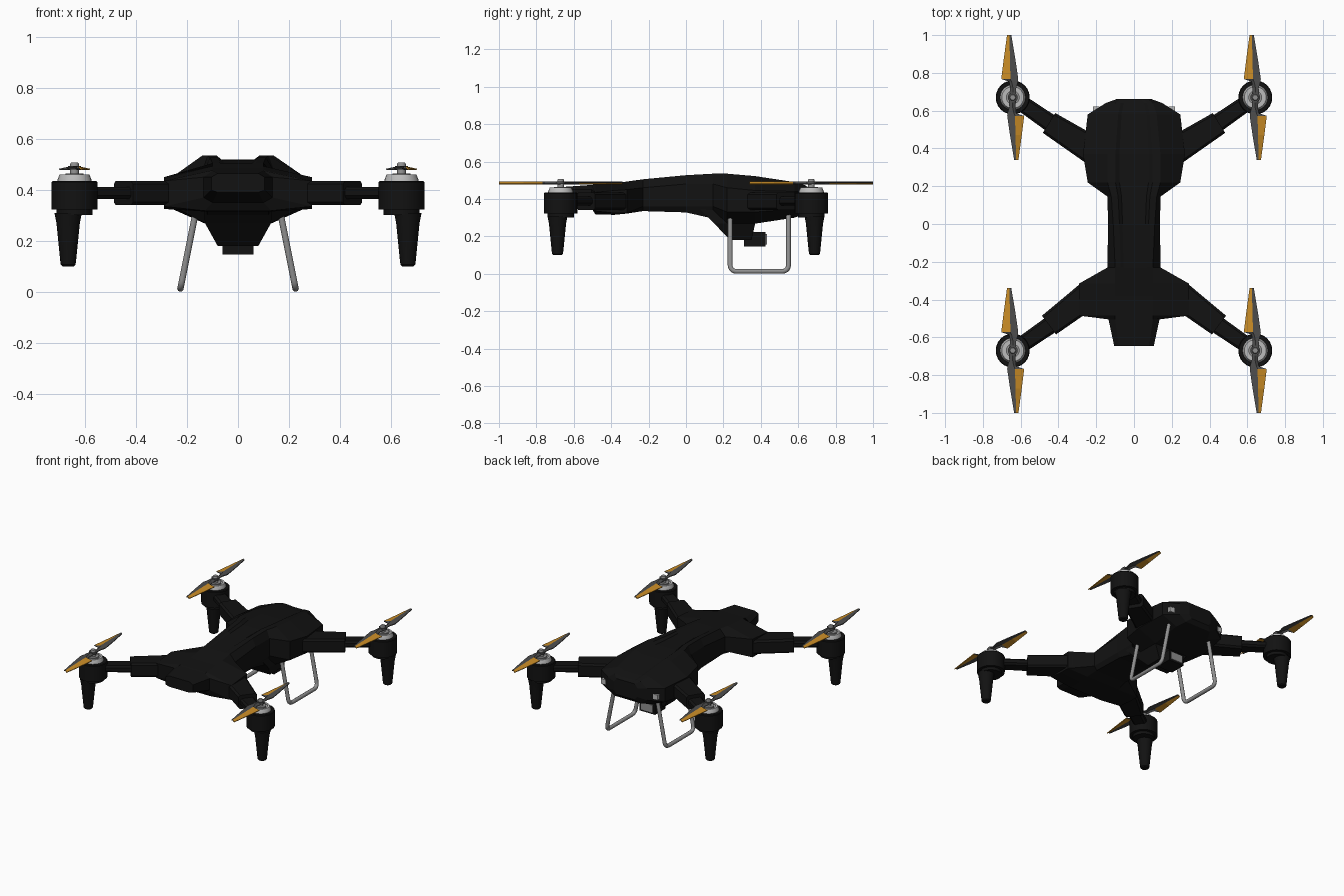
import bpy, bmesh, math
from mathutils import Vector, Matrix

if "Cube" in bpy.data.objects:
    bpy.data.objects.remove(bpy.data.objects["Cube"])


def mat(name, c):
    m = bpy.data.materials.new(name)
    m.diffuse_color = (*c, 1)
    m.use_nodes = True
    m.node_tree.nodes["Principled BSDF"].inputs["Base Color"].default_value = m.diffuse_color
    return m


BLACK = mat("matte black", (0.006, 0.006, 0.006))
LIGHT = mat("light grey", (0.5, 0.5, 0.5))
STEEL = mat("steel grey", (0.28, 0.28, 0.28))
BLADE = mat("dark grey", (0.075, 0.075, 0.075))
ORANGE = mat("orange", (0.6, 0.27, 0.02))


def make(name, bm, *mats):
    bmesh.ops.recalc_face_normals(bm, faces=bm.faces)
    me = bpy.data.meshes.new(name)
    bm.to_mesh(me)
    bm.free()
    for m in mats:
        me.materials.append(m)
    ob = bpy.data.objects.new(name, me)
    bpy.context.collection.objects.link(ob)
    return ob


def loft(name, rings, m):
    """Skin closed rings of equal point count and cap both ends."""
    bm = bmesh.new()
    vs = [[bm.verts.new(p) for p in r] for r in rings]
    n = len(vs[0])
    for a, b in zip(vs, vs[1:]):
        for i in range(n):
            j = (i + 1) % n
            bm.faces.new((a[i], a[j], b[j], b[i]))
    bm.faces.new(vs[0])
    bm.faces.new(vs[-1])
    return make(name, bm, m)


def lathe(name, x, y, profile, m, n=24):
    """Stack of circles; each profile entry is (radius, z, dx, dy)."""
    rings = []
    for r, z, *off in profile:
        dx, dy = off or (0, 0)
        rings.append([(x + dx + r * math.cos(2 * math.pi * i / n),
                       y + dy + r * math.sin(2 * math.pi * i / n), z) for i in range(n)])
    ob = loft(name, rings, m)
    bpy.ops.object.select_all(action='DESELECT')
    ob.select_set(True)
    bpy.context.view_layer.objects.active = ob
    bpy.ops.object.shade_smooth_by_angle(angle=math.radians(35))
    return ob


def box(name, lo, hi, m):
    x0, y0, z0 = lo
    x1, y1, z1 = hi
    return loft(name, [[(x0, y0, z), (x1, y0, z), (x1, y1, z), (x0, y1, z)] for z in (z0, z1)], m)


# Fuselage: y, ridge x, ridge z, groove, half width, side top, side bottom, keel x, keel z
sections = [
    (-.645, .08, .465, 0, .105, .45, .40, .08, .39),
    (-.505, .10, .475, 0, .135, .45, .37, .10, .35),
    (-.485, .10, .477, 0, .290, .435, .335, .13, .318),
    (-.385, .10, .485, 0, .290, .445, .325, .13, .315),
    (-.315, .10, .493, 0, .290, .45, .325, .13, .322),
    (-.230, .10, .505, 0, .140, .46, .36, .12, .335),
    (0.000, .11, .527, .010, .138, .48, .36, .12, .328),
    (.145, .12, .535, .015, .140, .48, .36, .12, .295),
    (.220, .14, .535, .015, .245, .46, .33, .13, .270),
    (.370, .14, .522, .012, .270, .445, .33, .13, .268),
    (.580, .12, .490, .008, .245, .44, .345, .13, .300),
    (.640, .10, .472, .004, .150, .435, .355, .10, .320),
    (.662, .07, .455, 0, .090, .43, .37, .07, .345),
]
rings = []
for y, xr, zr, g, w, zh, zl, xk, zk in sections:
    half = [(xr * .55, zr - g), (xr * .7, zr), (xr, zr), (w, zh), (w, zl), (xk, zk)]
    rings.append([(x, y, z) for x, z in half] + [(-x, y, z) for x, z in reversed(half)])
loft("fuselage", rings, BLACK)

# Belly housing that carries the camera
loft("belly_housing", [[(-w, a, z), (w, a, z), (w, b, z), (-w, b, z)]
                       for w, a, b, z in ((.08, .235, .35, .18), (.13, .15, .37, .27),
                                          (.135, .06, .40, .36))], BLACK)
# Camera
box("camera_body", (-.06, .31, .147), (.06, .425, .222), BLACK)
box("camera_face", (-.045, .425, .157), (.045, .432, .212), STEEL)


def arm_block(name, a, b, wa, wb, z0, z1, c=.012):
    a, b = Vector(a), Vector(b)
    d = (b - a).normalized()
    n = Vector((-d.y, d.x))
    rings = []
    for p, w in ((a, wa), (b, wb)):
        prof = [(-w, z0 + c), (-w + c, z0), (w - c, z0), (w, z0 + c),
                (w, z1 - c), (w - c, z1), (-w + c, z1), (-w, z1 - c)]
        rings.append([(p.x + n.x * s, p.y + n.y * s, z) for s, z in prof])
    loft(name, rings, BLACK)


def propeller(name, x, y):
    # Stations: y, left x, middle x, right x; left strip orange outside the neck
    st = [(.0, -.018, 0, .018), (.05, -.012, .002, .018), (.085, -.018, -.006, .028),
          (.098, -.060, -.012, .029), (.2, -.047, -.014, .014), (.33, -.029, -.018, -.008)]
    bm = bmesh.new()
    for s in (1, -1):
        rows = []
        for py, *xs in st:
            rows.append([bm.verts.new((x + s * px, y + s * py, .486 + dz))
                         for px, dz in zip(xs, (-.006, .004, .001))])
        for k, (a, b) in enumerate(zip(rows, rows[1:])):
            for i in (0, 1):
                f = bm.faces.new((a[i], a[i + 1], b[i + 1], b[i]))
                f.material_index = 1 if (i == 0 and k >= 3) else 0
    ob = make(name, bm, BLADE, ORANGE)
    sol = ob.modifiers.new("thickness", 'SOLIDIFY')
    sol.thickness = .006
    sol.offset = 0


# Four arms with motors, feet and propellers
for sy, end in ((1, "front"), (-1, "rear")):
    for sx, side in ((1, "right"), (-1, "left")):
        tag = end + "_" + side
        X, Y = sx * .642, sy * .67
        root = .39 if sy > 0 else .36
        arm_block("arm_root_" + tag, (sx * .22, sy * root), (sx * .45, sy * .535),
                  .075, .062, .34, .435)
        arm_block("arm_tip_" + tag, (sx * .40, sy * .505), (sx * .61, sy * .65),
                  .048, .042, .365, .412)
        lathe("motor_pod_" + tag, X, Y,
              [(.07, .302), (.07, .322), (.09, .322), (.09, .43), (.086, .435)], BLACK)
        o = (sx * .025, sy * .017)
        lathe("foot_" + tag, X, Y, [(.022, .10, *o), (.029, .106, *o), (.031, .12, *o),
                                    (.046, .27, *o), (.054, .31, *o)], BLACK, 16)
        lathe("motor_bell_" + tag, X, Y, [(.068, .43), (.066, .442), (.058, .461),
                                          (.045, .461), (.045, .455)], LIGHT)
        lathe("motor_core_" + tag, X, Y, [(.036, .45), (.036, .464)], STEEL)
        lathe("motor_shaft_" + tag, X, Y, [(.017, .45), (.017, .502), (.014, .507)], STEEL, 12)
        lathe("propeller_hub_" + tag, X, Y, [(.026, .48), (.026, .494)], BLADE, 16)
        propeller("propeller_" + tag, X, Y)

# Landing skids: U-shaped tubes leaning outwards
for sx, side in ((1, "right"), (-1, "left")):
    r, y0, y1, zb, zt = .032, .236, .548, .013, .33
    yz = [(y0, zt)]
    yz += [(y0 + r - r * math.cos(t * math.pi / 10), zb + r - r * math.sin(t * math.pi / 10))
           for t in range(6)]
    yz += [(y1 - r + r * math.sin(t * math.pi / 10), zb + r - r * math.cos(t * math.pi / 10))
           for t in range(6)]
    yz += [(y1, zt)]
    rings = []
    pts = [Vector((sx * (.226 - (z - zb) * .2), y, z)) for y, z in yz]
    lean = Vector((1, 0, sx * .2)).normalized()
    for i, p in enumerate(pts):
        t = (pts[min(i + 1, len(pts) - 1)] - pts[max(i - 1, 0)]).normalized()
        n = t.cross(lean).normalized()
        rings.append([p + .013 * (n * math.cos(k * math.pi / 5) + lean * math.sin(k * math.pi / 5))
                      for k in range(10)])
    ob = loft("landing_skid_" + side, rings, STEEL)
    bpy.ops.object.select_all(action='DESELECT')
    ob.select_set(True)
    bpy.context.view_layer.objects.active = ob
    bpy.ops.object.shade_smooth_by_angle(angle=math.radians(40))
    # Small lamp at the nose corner
    cx = sx * .2
    box("nose_lamp_" + side, (cx - .017, .58, .365), (cx + .017, .622, .4), LIGHT)
